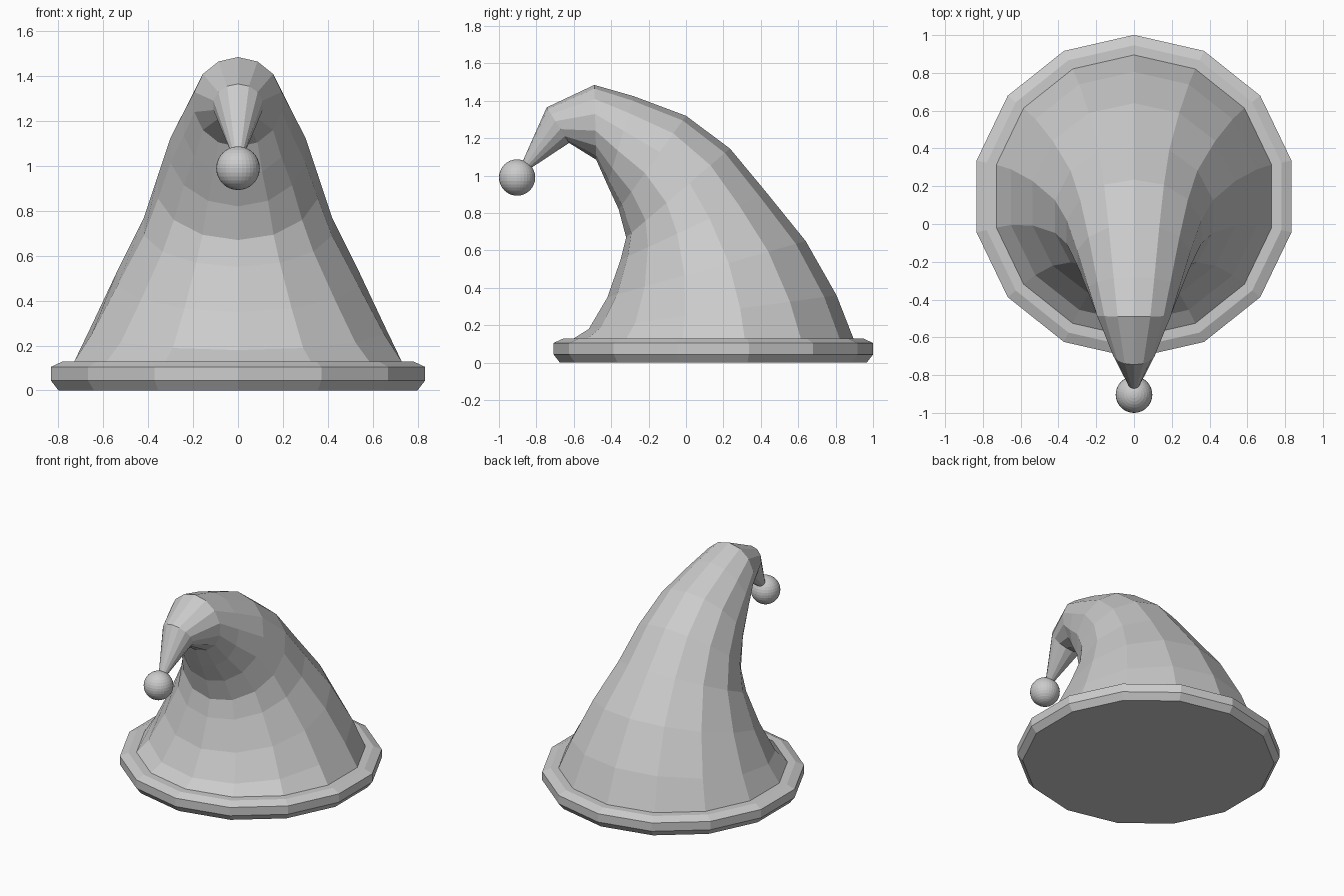
import bpy, bmesh
from math import sin, cos, tau
from mathutils import Vector

if "Cube" in bpy.data.objects:
    bpy.data.objects.remove(bpy.data.objects["Cube"])

SIDES = 14


def ring(bm, back, front):
    """Circle of vertices whose diameter runs between two (y, z) points."""
    b, f = Vector((0, *back)), Vector((0, *front))
    centre, up = (b + f) / 2, (b - f) / 2
    side = Vector((up.length, 0, 0))
    return [bm.verts.new(centre + up * cos(tau * i / SIDES) + side * sin(tau * i / SIDES))
            for i in range(SIDES)]


def loft(name, sections):
    """Skin a closed body through rings given as (back, front) points."""
    bm = bmesh.new()
    rings = [ring(bm, b, f) for b, f in sections]
    for lo, hi in zip(rings, rings[1:]):
        for i in range(SIDES):
            j = (i + 1) % SIDES
            bm.faces.new((lo[i], lo[j], hi[j], hi[i]))
    bm.faces.new(rings[0])
    bm.faces.new(rings[-1])
    bmesh.ops.recalc_face_normals(bm, faces=bm.faces)
    mesh = bpy.data.meshes.new(name)
    bm.to_mesh(mesh)
    bm.free()
    obj = bpy.data.objects.new(name, mesh)
    bpy.context.collection.objects.link(obj)
    return obj


# Brim profile (radius, height), then the drooping cone as (back, front) pairs
brim = [(0.82, 0), (0.855, 0.045), (0.855, 0.105), (0.80, 0.13)]
sections = [((0.146 + r, z), (0.146 - r, z)) for r, z in brim]
sections += [
    ((0.895, 0.13), (-0.60, 0.13)),
    ((0.805, 0.36), (-0.52, 0.18)),
    ((0.64, 0.65), (-0.42, 0.35)),
    ((0.43, 0.91), (-0.35, 0.55)),
    ((0.235, 1.145), (-0.32, 0.67)),
    ((0.0, 1.32), (-0.36, 0.82)),
    ((-0.28, 1.425), (-0.42, 0.95)),
    ((-0.49, 1.485), (-0.48, 1.085)),
    ((-0.745, 1.365), (-0.625, 1.175)),
    ((-0.885, 1.05), (-0.845, 1.03)),
]
loft("hat_body", sections)

# Pompom on the tip
bpy.ops.mesh.primitive_uv_sphere_add(segments=32, ring_count=16, radius=0.097,
                                     location=(0, -0.903, 0.99))
bpy.context.object.name = "pompom"
